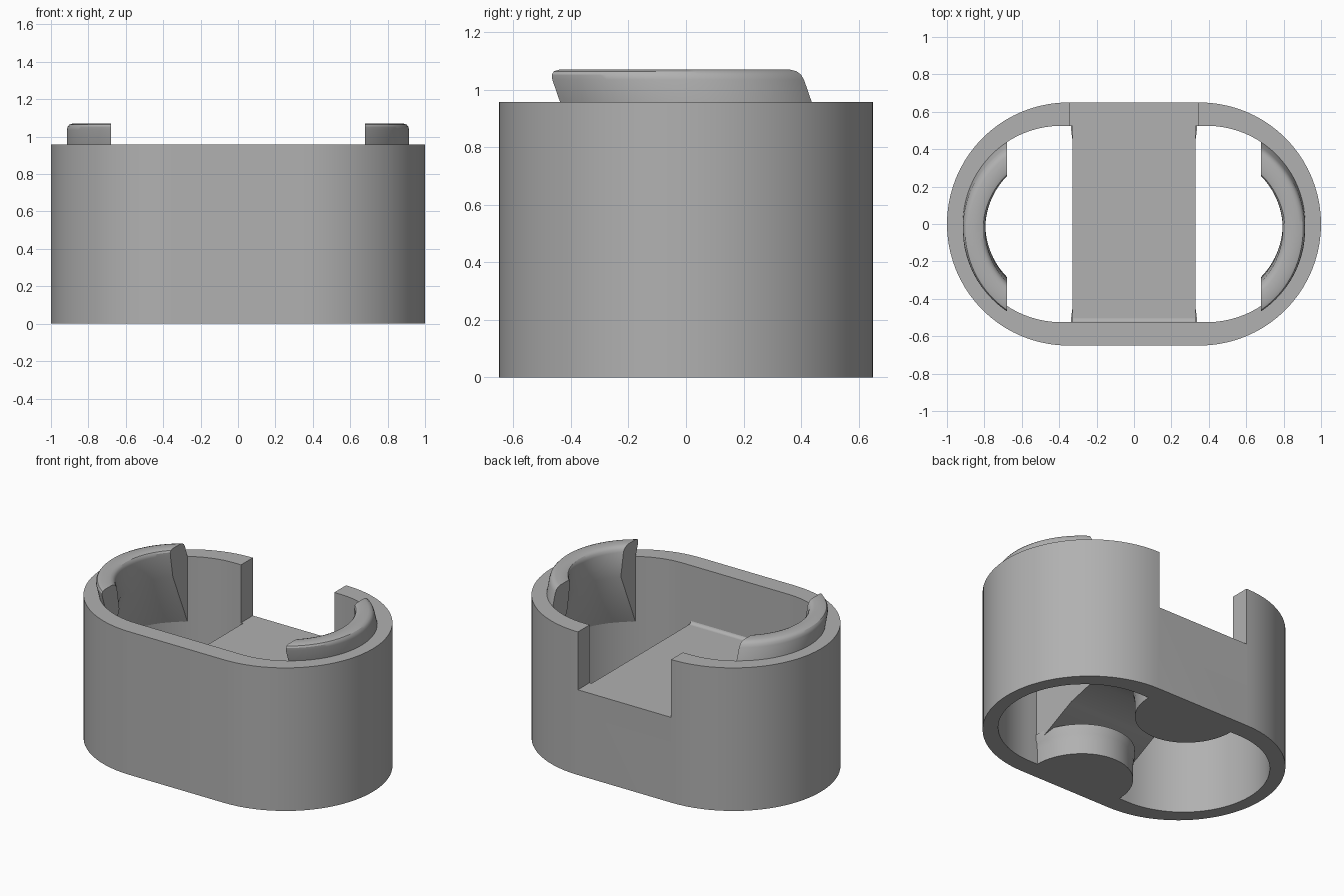
import bpy, bmesh
from math import sin, cos, pi, acos, radians

cube = bpy.data.objects.get("Cube")
if cube:
    bpy.data.objects.remove(cube, do_unlink=True)

HEIGHT, FLOOR = 0.957, 0.57

grey = bpy.data.materials.new("plain grey")
grey.use_nodes = True
COLOUR = (0.44, 0.44, 0.44, 1)
grey.diffuse_color = COLOUR
grey.node_tree.nodes["Principled BSDF"].inputs["Base Color"].default_value = COLOUR


def make_object(name, bm):
    bmesh.ops.recalc_face_normals(bm, faces=bm.faces)
    mesh = bpy.data.meshes.new(name)
    bm.to_mesh(mesh)
    bm.free()
    mesh.materials.append(grey)
    obj = bpy.data.objects.new(name, mesh)
    bpy.context.collection.objects.link(obj)
    return obj


def smooth(obj):
    bpy.ops.object.select_all(action="DESELECT")
    obj.select_set(True)
    bpy.context.view_layer.objects.active = obj
    bpy.ops.object.shade_smooth_by_angle(angle=radians(30))


def loft(name, rings, closed):
    """Join equal rings of points; cap the ends unless the loft is closed."""
    bm = bmesh.new()
    loops = [[bm.verts.new(p) for p in ring] for ring in rings]
    n = len(loops[0])
    pairs = list(zip(loops, loops[1:]))
    if closed:
        pairs.append((loops[-1], loops[0]))
    else:
        bm.faces.new(loops[0])
        bm.faces.new(loops[-1])
    for a, b in pairs:
        for i in range(n):
            j = (i + 1) % n
            bm.faces.new((a[i], a[j], b[j], b[i]))
    return make_object(name, bm)


def stadium(centre, radius, z, steps=40):
    """Outline with two straight sides and round ends."""
    points = []
    for side in (1, -1):
        for i in range(steps + 1):
            a = -pi / 2 + pi * i / steps
            points.append((side * (centre + radius * cos(a)), side * radius * sin(a), z))
    return points


# Outer wall, slightly thinner at its round ends
OUTER, INNER = (0.35, 0.65), (0.39, 0.525)
wall = loft("outer_wall", [stadium(*OUTER, 0), stadium(*OUTER, HEIGHT),
                           stadium(*INNER, HEIGHT), stadium(*INNER, 0)], True)

# Opening in the back of the wall
bm = bmesh.new()
bmesh.ops.create_cube(bm, size=1)
for v in bm.verts:
    v.co = (v.co.x * 0.69, 0.62 + v.co.y * 0.4, FLOOR + (v.co.z + 0.5) * 0.6)
cutter = make_object("opening_cutter", bm)
cutter.hide_render = True
cutter.hide_viewport = True
cut = wall.modifiers.new("opening", "BOOLEAN")
cut.object = cutter
cut.solver = "EXACT"
bpy.context.view_layer.objects.active = wall
bpy.ops.object.modifier_apply(modifier="opening")
bpy.data.objects.remove(cutter, do_unlink=True)
smooth(wall)

# Platform across the middle, with a sloping arch underneath
side_profile = [(-0.527, FLOOR), (-0.527, 0.17), (-0.45, 0.17), (-0.2, 0.29), (0, 0.34),
                (0.2, 0.29), (0.45, 0.17), (0.527, 0.17), (0.527, FLOOR)]
platform = loft("platform", [[(x, y, z) for y, z in side_profile] for x in (-0.33, 0.33)], False)
smooth(platform)

# Small rounded fillet where the platform meets the front wall
fillet_profile = [(0, 0)] + [(0.025 * (1 - sin(a)), 0.025 * (1 - cos(a)))
                             for a in [pi / 2 * i / 6 for i in range(7)]]
fillet = loft("platform_fillet", [[(x, -0.527 + y, FLOOR + z) for y, z in fillet_profile]
                                  for x in (-0.33, 0.33)], False)
smooth(fillet)

# Half-round feet below the platform
for name, side in (("front_foot", -1), ("back_foot", 1)):
    arc = [pi * i / 32 for i in range(33)]
    rings = []
    for grow, z in ((0, 0), (0, 0.1), (0.003, 0.14), (0.012, 0.17), (0.012, 0.2)):
        rings.append([((0.335 - 0.01 + grow) * cos(a),
                       side * (0.53 - (0.35 + grow) * sin(a)), z) for a in arc])
    smooth(loft(name, rings, False))

# Curved end clips: a rounded lip above a tapering support
CLIP_PROFILE = [(0.54, 0.52), (0.525, 0.52), (0.405, 0.88), (0.405, 1.035), (0.409, 1.053),
                (0.418, 1.064), (0.435, 1.07), (0.495, 1.07), (0.512, 1.064),
                (0.521, 1.053), (0.525, 1.035), (0.525, 0.956), (0.54, 0.95)]
for name, side in (("left_clip", 1), ("right_clip", -1)):
    rings = []
    for i in range(41):
        t = -1 + i / 20
        ring = []
        for r, z in CLIP_PROFILE:
            a = t * acos(0.29 / r)
            lean = -0.35 * max(0, z - HEIGHT)
            ring.append((side * (0.39 + r * cos(a)), r * sin(a) + lean, z))
        rings.append(ring)
    smooth(loft(name, rings, False))
